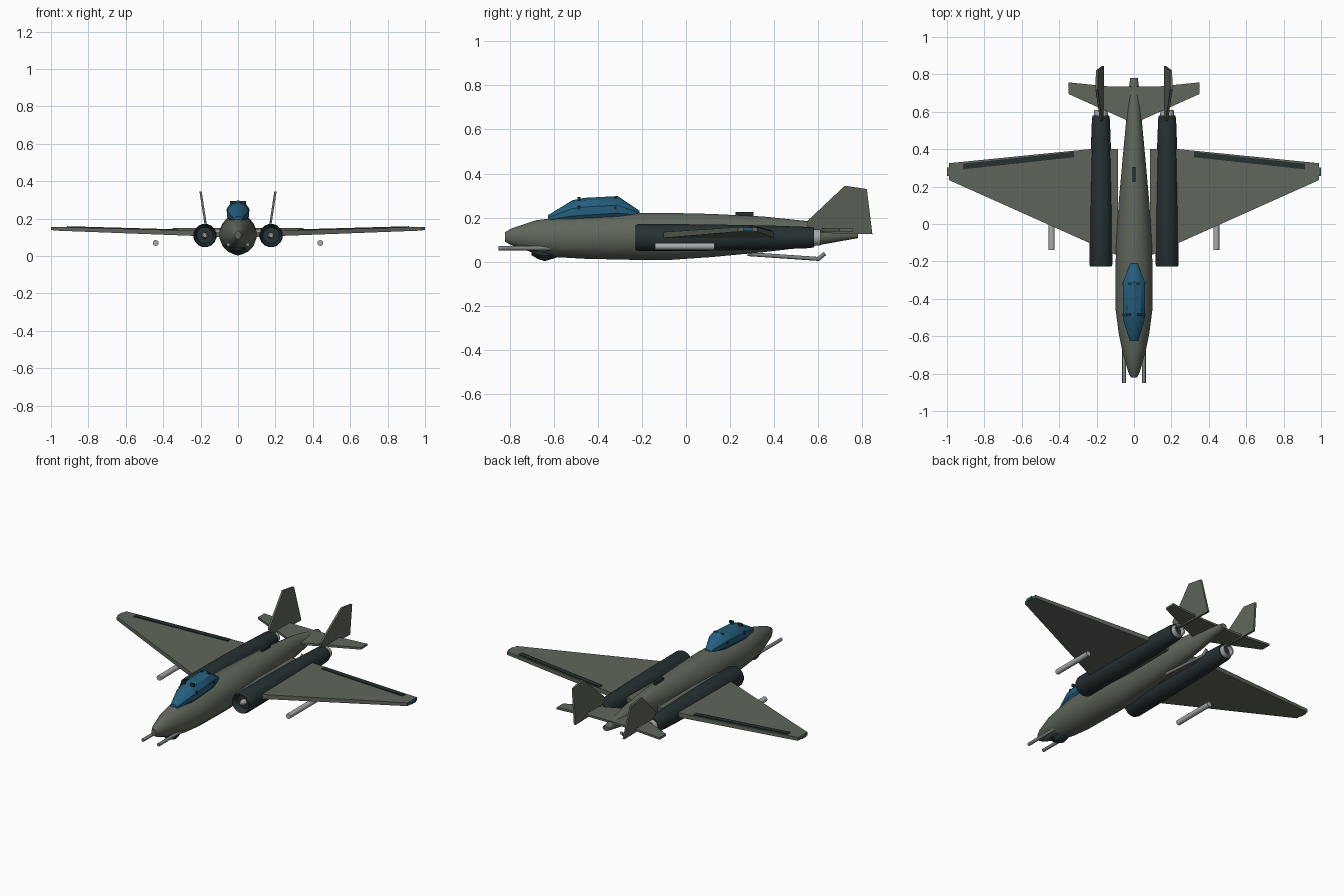
import bpy
import bmesh
from math import cos, sin, pi, radians
from mathutils import Vector

cube = bpy.data.objects.get("Cube")
if cube:
    bpy.data.objects.remove(cube, do_unlink=True)


def material(name, r, g, b):
    m = bpy.data.materials.new(name)
    m.use_nodes = True
    m.diffuse_color = (r, g, b, 1)
    bsdf = next(n for n in m.node_tree.nodes if n.type == 'BSDF_PRINCIPLED')
    bsdf.inputs["Base Color"].default_value = (r, g, b, 1)
    bsdf.inputs["Roughness"].default_value = 0.7
    return m


green = material("olive_grey", 0.115, 0.135, 0.105)
dark = material("dark_slate", 0.019, 0.030, 0.032)
blue = material("canopy_blue", 0.018, 0.115, 0.21)
light = material("light_grey", 0.40, 0.41, 0.41)
steel = material("steel_grey", 0.21, 0.22, 0.23)


def finish(name, bm, mat, mirror=False, smooth=False):
    """Turn a bmesh into a named object, optionally mirrored across x."""
    bmesh.ops.recalc_face_normals(bm, faces=bm.faces)
    mesh = bpy.data.meshes.new(name)
    bm.to_mesh(mesh)
    bm.free()
    mesh.materials.append(mat)
    ob = bpy.data.objects.new(name, mesh)
    bpy.context.collection.objects.link(ob)
    if smooth:
        bpy.ops.object.select_all(action='DESELECT')
        ob.select_set(True)
        bpy.context.view_layer.objects.active = ob
        bpy.ops.object.shade_smooth_by_angle(angle=radians(32))
    if mirror:
        ob.modifiers.new("Mirror", 'MIRROR').use_mirror_merge = False
    return ob


def skin(bm, rings):
    """Bridge rings of equal length and cap both ends."""
    n = len(rings[0])
    loops = [[bm.verts.new(p) for p in r] for r in rings]
    for a, b in zip(loops, loops[1:]):
        for i in range(n):
            bm.faces.new((a[i], a[(i + 1) % n], b[(i + 1) % n], b[i]))
    bm.faces.new(loops[0])
    bm.faces.new(loops[-1])


def loft(name, sections, mat, x=0.0, sides=16, **kw):
    """Ellipse sections along y: (y, half width, bottom z, top z)."""
    bm = bmesh.new()
    rings = []
    for y, w, lo, hi in sections:
        angles = [2 * pi * (i + 0.5) / sides for i in range(sides)]
        rings.append([(x + w * cos(a), y, (lo + hi) / 2 + (hi - lo) / 2 * sin(a))
                      for a in angles])
    skin(bm, rings)
    return finish(name, bm, mat, smooth=True, **kw)


def lathe(name, profile, mat, x, z, **kw):
    """Round body along y from (y, radius) pairs."""
    return loft(name, [(y, r, z - r, z + r) for y, r in profile], mat, x, **kw)


def plate(name, low, high, mat, **kw):
    """Solid between two matching outlines."""
    bm = bmesh.new()
    skin(bm, [low, high])
    return finish(name, bm, mat, **kw)


def box(name, centre, size, mat, **kw):
    bm = bmesh.new()
    bmesh.ops.create_cube(bm, size=1)
    for v in bm.verts:
        v.co = Vector(centre) + v.co * Vector(size)
    return finish(name, bm, mat, **kw)


def rod(name, a, b, r, mat, **kw):
    a, b = Vector(a), Vector(b)
    turn = (b - a).to_track_quat('Z', 'Y')
    bm = bmesh.new()
    rings = [[p + turn @ Vector((r * cos(i * pi / 6), r * sin(i * pi / 6), 0))
              for i in range(12)] for p in (a, b)]
    skin(bm, rings)
    return finish(name, bm, mat, smooth=True, **kw)


# Body
loft("fuselage", [
    (-0.82, 0.016, 0.09, 0.135), (-0.79, 0.032, 0.074, 0.153),
    (-0.68, 0.064, 0.035, 0.19), (-0.58, 0.084, 0.019, 0.203),
    (-0.46, 0.10, 0.012, 0.212), (-0.2, 0.10, 0.006, 0.224),
    (-0.08, 0.096, 0.006, 0.224), (0.12, 0.083, 0.02, 0.219),
    (0.35, 0.062, 0.042, 0.207), (0.56, 0.042, 0.067, 0.185),
    (0.74, 0.026, 0.1, 0.145), (0.78, 0.021, 0.107, 0.138)], green)
loft("chin_sensor", [
    (-0.70, 0.022, 0.03, 0.065), (-0.67, 0.04, 0.012, 0.075),
    (-0.64, 0.042, 0.003, 0.075), (-0.61, 0.036, 0.012, 0.07),
    (-0.57, 0.02, 0.025, 0.06)], dark, sides=10)
box("dorsal_aerial", (0, 0.265, 0.215), (0.016, 0.08, 0.022), dark)

# Canopy with frame studs
loft("canopy", [
    (-0.625, 0.024, 0.18, 0.212), (-0.515, 0.06, 0.17, 0.279),
    (-0.46, 0.063, 0.17, 0.29), (-0.31, 0.061, 0.18, 0.298),
    (-0.21, 0.02, 0.20, 0.231)], blue, sides=10)
for label, y, reach in (("front", -0.485, 0.03), ("rear", -0.32, 0.018)):
    box(label + "_frame_side_stud", (0.054, y, 0.245), (0.016, 0.012, 0.016),
        dark, mirror=True)
    box(label + "_frame_top_stud", (reach, y, 0.286), (0.026, 0.012, 0.016),
        dark, mirror=True)

# Engines
EX, EZ = 0.177, 0.11
lathe("engine_nacelle", [
    (-0.19, 0.044), (-0.222, 0.052), (-0.228, 0.058), (-0.215, 0.063),
    (0.1, 0.061), (0.4, 0.055), (0.56, 0.049), (0.58, 0.045)],
    dark, EX, EZ, mirror=True)
lathe("intake_hub", [(-0.225, 0.009), (-0.212, 0.016), (-0.18, 0.017)],
      light, EX, EZ, mirror=True)
lathe("exhaust_nozzle", [(0.56, 0.04), (0.61, 0.036), (0.609, 0.029), (0.585, 0.026)],
      light, EX, EZ, mirror=True)
lathe("exhaust_core", [(0.583, 0.024), (0.588, 0.024)], dark, EX, EZ, mirror=True)


# Wings
def wing_z(x):
    return 0.114 + 0.033 * x


def half_thick(x):
    return 0.015 - 0.005 * x


outline = [(0.085, -0.17), (0.99, 0.235), (0.99, 0.325), (0.24, 0.4), (0.085, 0.4)]
plate("wing",
      [(x, y, wing_z(x) - half_thick(x)) for x, y in outline],
      [(x, y, wing_z(x) + half_thick(x)) for x, y in outline], green, mirror=True)
flap = [(0.32, 0.357), (0.915, 0.292), (0.915, 0.322), (0.32, 0.386)]
plate("wing_flap",
      [(x, y, wing_z(x) + half_thick(x) - 0.002) for x, y in flap],
      [(x, y, wing_z(x) + half_thick(x) + 0.005) for x, y in flap], dark, mirror=True)
box("left_tip_lamp", (0.993, 0.28, 0.148), (0.014, 0.045, 0.016), blue)
box("right_tip_lamp", (-0.993, 0.28, 0.148), (0.014, 0.045, 0.016), green)
rod("wing_store", (0.44, -0.14, 0.07), (0.44, 0.13, 0.07), 0.016, light, mirror=True)

# Tail
stabiliser = [(0, 0.535), (0.05, 0.56), (0.35, 0.695), (0.35, 0.757),
              (0.13, 0.735), (0, 0.735)]
plate("tailplane",
      [(x, y, 0.137) for x, y in stabiliser],
      [(x, y, 0.15) for x, y in stabiliser], green, mirror=True)
fin = [(0.55, 0.135), (0.55, 0.185), (0.72, 0.345), (0.82, 0.33),
       (0.845, 0.125), (0.69, 0.128)]
sides = [[(0.166 + side + (z - 0.125) * 0.155, y, z) for y, z in fin]
         for side in (-0.006, 0.006)]
plate("tail_fin", *sides, green, mirror=True)

# Guns and arrestor hook
rod("nose_gun", (0.053, -0.85, 0.062), (0.053, -0.62, 0.062), 0.01, steel, mirror=True)
rod("hook_arm", (0, 0.28, 0.035), (0, 0.605, 0.013), 0.009, steel)
rod("hook_tip", (0, 0.598, 0.012), (0, 0.63, 0.038), 0.009, steel)
